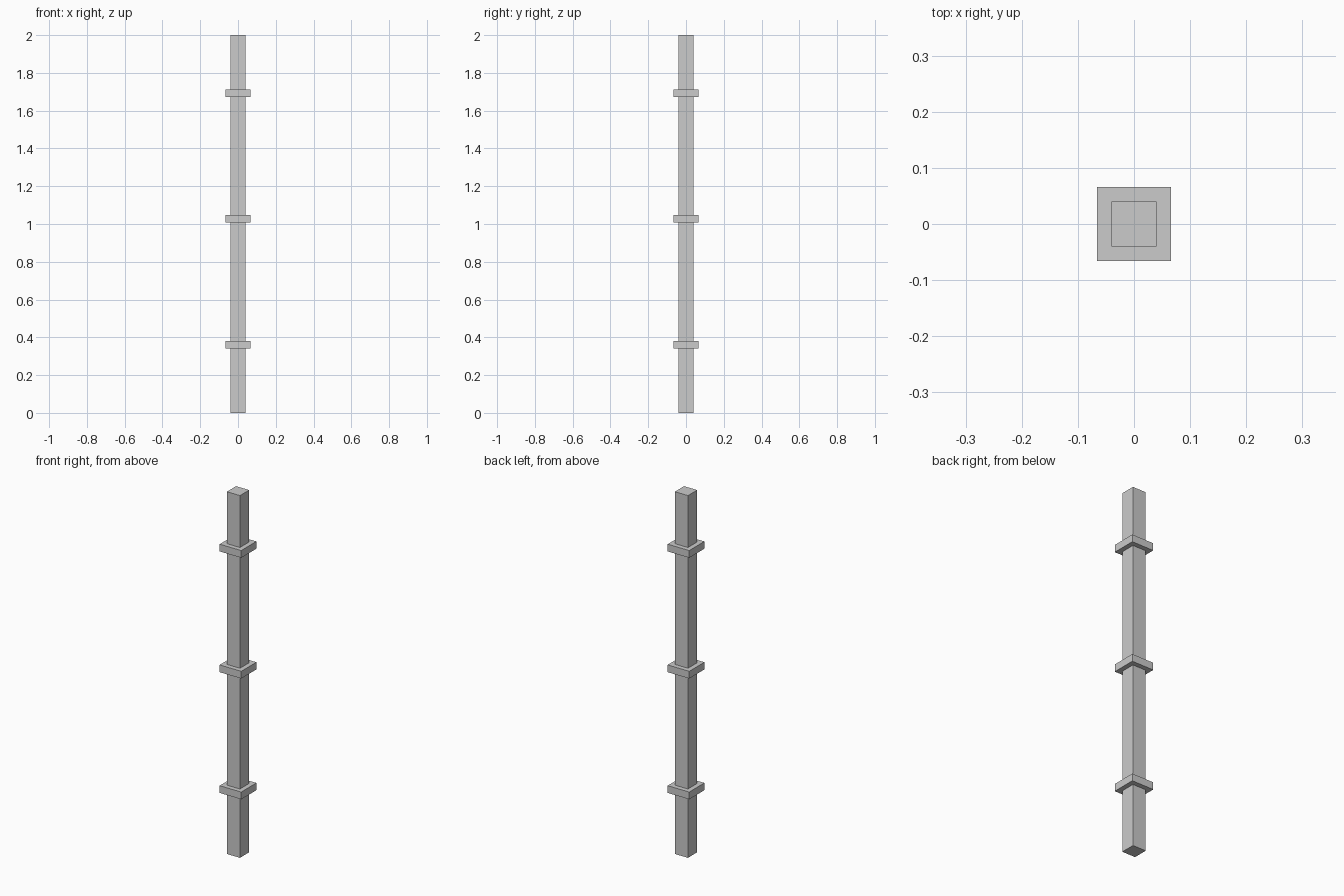
import bpy

if "Cube" in bpy.data.objects:
    bpy.data.objects.remove(bpy.data.objects["Cube"])


def box(name, width, z0, z1):
    """Square box centred on the z axis, spanning z0 to z1."""
    bpy.ops.mesh.primitive_cube_add(size=1, location=(0, 0, (z0 + z1) / 2))
    obj = bpy.context.object
    obj.name = name
    obj.scale = (width, width, z1 - z0)
    bpy.ops.object.transform_apply(location=False, rotation=False, scale=True)
    return obj


# Square post
box("post", 0.08, 0, 2)

# Three evenly spaced square collars
for i, name in enumerate(("lower_collar", "middle_collar", "upper_collar")):
    z = 0.34 + i * 2 / 3
    box(name, 0.132, z, z + 0.04)
